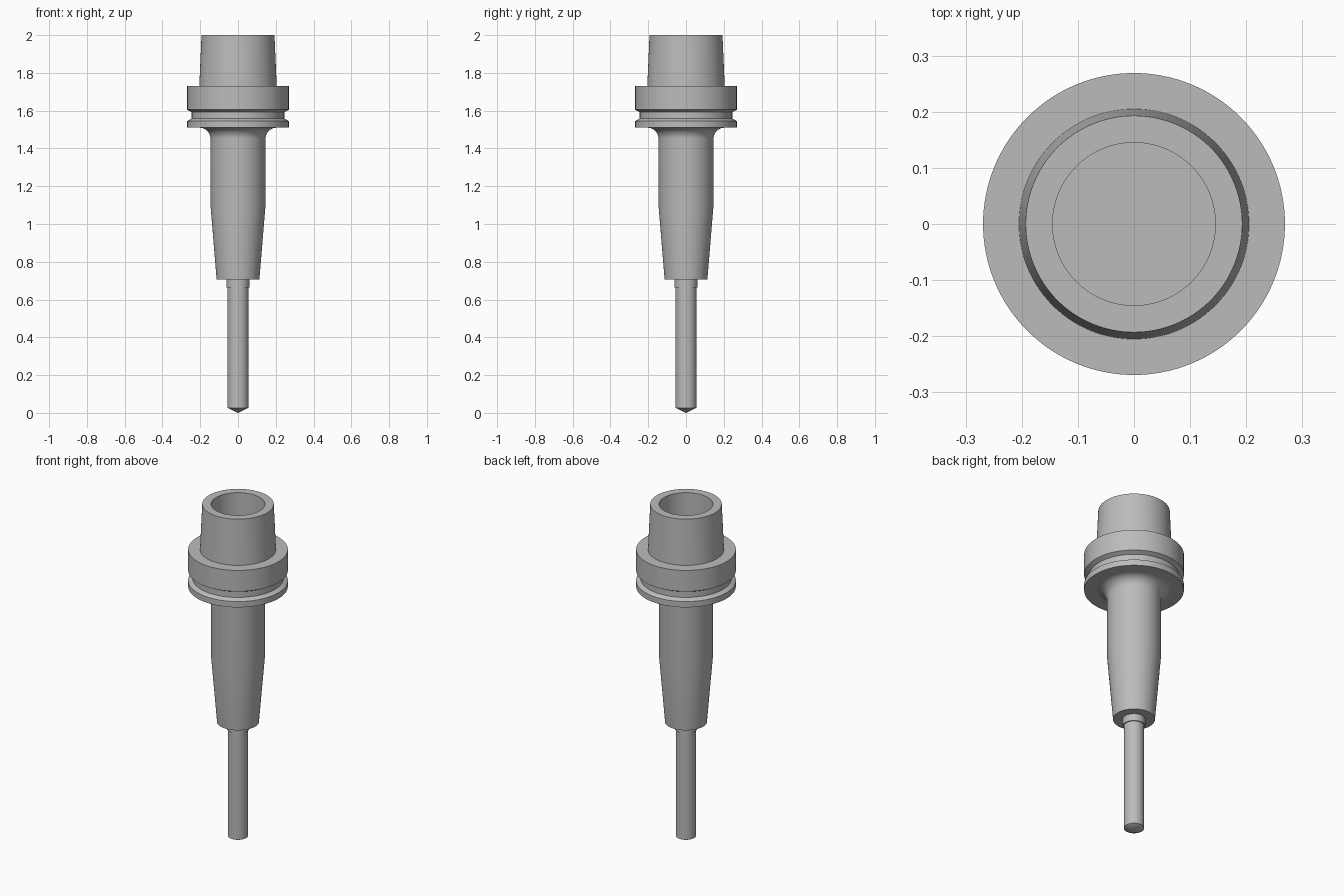
import bpy, bmesh, math

SEGMENTS = 128

cube = bpy.data.objects.get("Cube")
if cube:
    bpy.data.objects.remove(cube, do_unlink=True)

# Single plain steel colour
steel = bpy.data.materials.new("steel grey")
steel.use_nodes = True
colour = (0.5, 0.5, 0.5, 1.0)
steel.diffuse_color = colour
steel.node_tree.nodes["Principled BSDF"].inputs["Base Color"].default_value = colour


def lathe(name, profile):
    """Revolve (radius, height) points, axis to axis, into a closed solid."""
    bm = bmesh.new()
    verts = [bm.verts.new((r, 0, z)) for r, z in profile]
    edges = [bm.edges.new(pair) for pair in zip(verts, verts[1:])]
    bmesh.ops.spin(bm, geom=verts + edges, cent=(0, 0, 0), axis=(0, 0, 1),
                   angle=math.tau, steps=SEGMENTS, use_duplicate=False)
    bmesh.ops.remove_doubles(bm, verts=bm.verts, dist=0.0001)
    bmesh.ops.recalc_face_normals(bm, faces=bm.faces)
    mesh = bpy.data.meshes.new(name)
    bm.to_mesh(mesh)
    bm.free()
    mesh.materials.append(steel)
    obj = bpy.data.objects.new(name, mesh)
    bpy.context.collection.objects.link(obj)
    bpy.ops.object.select_all(action="DESELECT")
    obj.select_set(True)
    bpy.context.view_layer.objects.active = obj
    bpy.ops.object.shade_smooth_by_angle(angle=math.radians(25))
    return obj


# Concave fillet between neck and flange underside
neck, fillet, flange_bottom = 0.145, 0.06, 1.51
fillet_arc = []
for i in range(11):
    a = math.radians(90) * i / 10
    fillet_arc.append((neck + fillet * (1 - math.cos(a)),
                       flange_bottom - fillet * (1 - math.sin(a))))

# Holder: tapered nose, neck, grooved flange, hollow taper shank
lathe("tool_holder",
      [(0, 0.705), (0.113, 0.705), (neck, 1.09)]
      + fillet_arc
      + [(0.269, flange_bottom), (0.269, 1.545), (0.245, 1.558),
         (0.245, 1.592), (0.269, 1.605), (0.269, 1.73),
         (0.205, 1.73), (0.193, 2.0),
         (0.145, 2.0), (0.145, 1.7), (0, 1.7)])

# Cutting tool: pointed tip, straight body, slightly wider collar in the nose
lathe("drill_bit",
      [(0, 0), (0.055, 0.027), (0.055, 0.663), (0.061, 0.663),
       (0.061, 0.72), (0, 0.72)])
